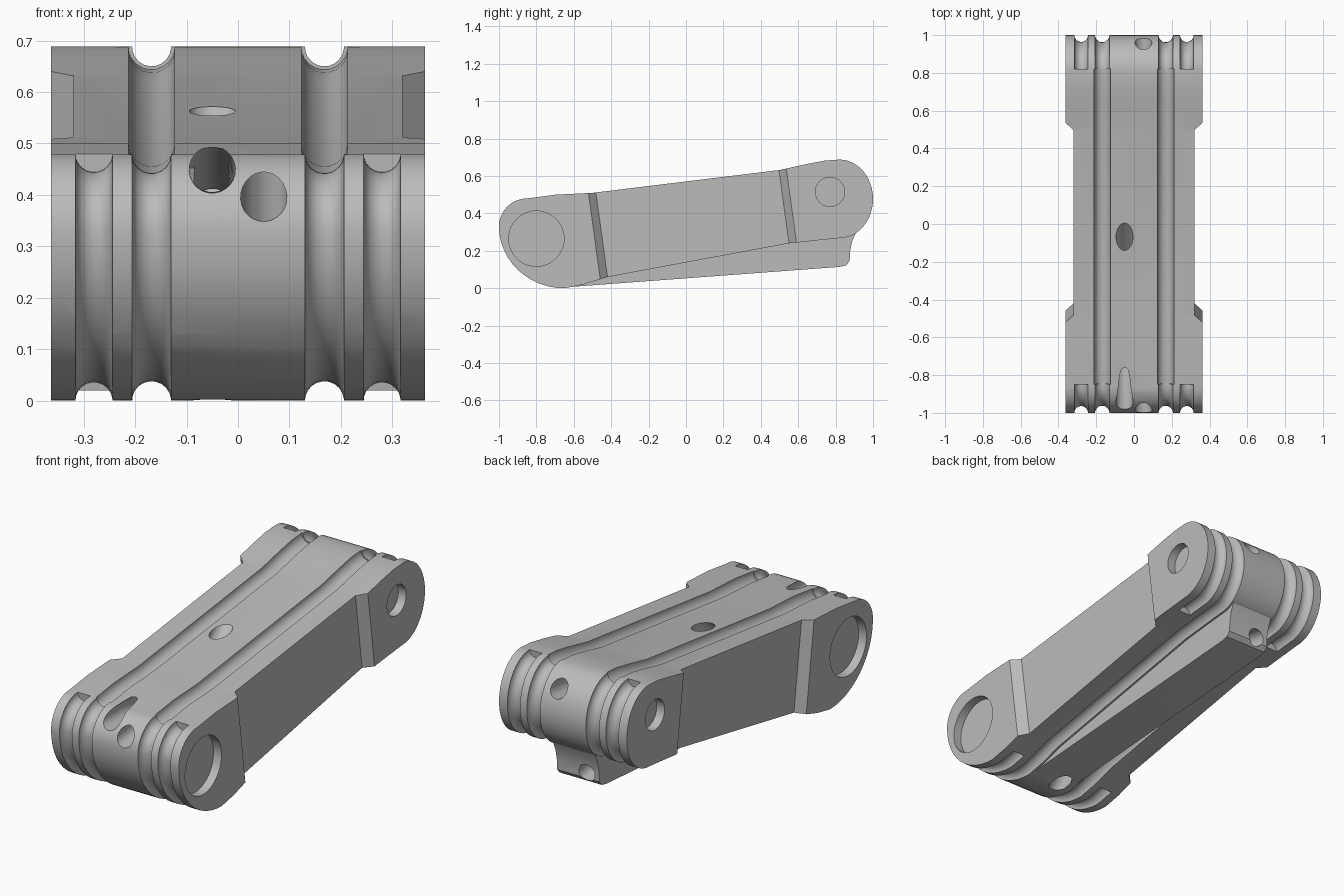
import bpy, bmesh
from math import sin, cos, pi, radians
from mathutils import Vector

cube = bpy.data.objects.get("Cube")
if cube:
    bpy.data.objects.remove(cube)

gray = bpy.data.materials.new("plain gray")
gray.use_nodes = True
gray.diffuse_color = (0.5, 0.5, 0.5, 1)
gray.node_tree.nodes["Principled BSDF"].inputs["Base Color"].default_value = (0.5, 0.5, 0.5, 1)

HALF = 0.363


def finish(name, bm):
    bmesh.ops.recalc_face_normals(bm, faces=bm.faces)
    mesh = bpy.data.meshes.new(name)
    bm.to_mesh(mesh)
    bm.free()
    mesh.materials.append(gray)
    obj = bpy.data.objects.new(name, mesh)
    bpy.context.collection.objects.link(obj)
    return obj


def loft(name, rings, closed=False):
    """Bridge rings of points, capping the ends unless the loop is closed."""
    bm = bmesh.new()
    rows = [[bm.verts.new(p) for p in ring] for ring in rings]
    n = len(rows[0])
    for i in range(len(rows) if closed else len(rows) - 1):
        a, b = rows[i], rows[(i + 1) % len(rows)]
        for j in range(n):
            k = (j + 1) % n
            bm.faces.new((a[j], a[k], b[k], b[j]))
    if not closed:
        bm.faces.new(rows[0])
        bm.faces.new(rows[-1])
    return finish(name, bm)


def prism(name, profile, x0, x1):
    return loft(name, [[(x, y, z) for y, z in profile] for x in (x0, x1)])


def tube(name, path, x, r, closed=False, sides=20):
    """Round tube along a path lying in a plane of constant x."""
    pts = [Vector((x, y, z)) for y, z in path]
    side, rings = Vector((1, 0, 0)), []
    for i, p in enumerate(pts):
        before = pts[i - 1] if closed or i else p
        after = pts[(i + 1) % len(pts)] if closed or i < len(pts) - 1 else p
        normal = side.cross((after - before).normalized())
        angles = [2 * pi * (j + 0.3) / sides for j in range(sides)]
        rings.append([p + side * r * cos(a) + normal * r * sin(a) for a in angles])
    return loft(name, rings, closed)


def arc(cy, cz, ry, rz, a0, a1, steps=12):
    angles = [radians(a0 + (a1 - a0) * i / steps) for i in range(steps + 1)]
    return [(cy + ry * cos(a), cz + rz * sin(a)) for a in angles]


def is_closed(mesh):
    bm = bmesh.new()
    bm.from_mesh(mesh)
    result = all(e.is_manifold for e in bm.edges)
    bm.free()
    return result


def combine(target, tool, operation):
    """Boolean that keeps the first solver giving a changed, watertight mesh."""
    old = target.data
    for solver in ('MANIFOLD', 'EXACT'):
        mod = target.modifiers.new("combine", 'BOOLEAN')
        mod.operation, mod.solver, mod.object = operation, solver, tool
        deps = bpy.context.evaluated_depsgraph_get()
        mesh = bpy.data.meshes.new_from_object(target.evaluated_get(deps))
        target.modifiers.clear()
        if len(mesh.vertices) != len(old.vertices) and is_closed(mesh):
            break
    target.data = mesh
    bpy.data.objects.remove(tool)


# Side outline of the link, split into its two rounded ends
front_end = arc(-0.85, 0.33, 0.15, 0.15, 90, 180) + arc(-0.65, 0.33, 0.35, 0.33, 180, 270)[1:]
rear_end = arc(0.82, 0.478, 0.18, 0.21, -90, 90, 24)
bottom = [(-0.55, 0.02), (-0.42, 0.06), (0.55, 0.24), (0.72, 0.258)]
top = [(0.74, 0.682), (0.65, 0.665), (0.5, 0.632), (-0.5, 0.51), (-0.7, 0.5)]
outline = front_end + bottom + rear_end + top
body = prism("link_body", outline, -HALF, HALF)

# Central keel under the body
keel = [(-0.66, 0.004), (0.82, 0.114), (0.855, 0.122), (0.875, 0.145), (0.878, 0.2),
        (0.888, 0.25), (0.91, 0.3), (0.94, 0.36), (0.85, 0.45), (-0.6, 0.25)]
combine(body, prism("keel", keel, -0.12, 0.12), 'UNION')

for s in (-1, 1):
    # Slanted waist relief with flared ends, leaving raised pads
    rings = []
    for x, flare in ((0.32, 0), (0.4, 0.075)):
        ring = []
        for y, z in ((-0.48 - flare, -0.1), (0.515 + flare, -0.1),
                     (0.515 + flare, 0.8), (-0.48 - flare, 0.8)):
            ring.append((s * x, y - 0.137 * (z - 0.5), z))
        rings.append(ring)
    combine(body, loft("waist_cutter", rings), 'DIFFERENCE')

    # Blind pivot sockets
    for y, z, r in ((-0.8, 0.265, 0.148), (0.77, 0.515, 0.078)):
        socket = prism("socket_cutter", arc(y, z, r, r, 0, 352.5, 47), s * 0.318, s * 0.45)
        combine(body, socket, 'DIFFERENCE')

    # Cord grooves: full inner loop, wider top channel, short outer ones at the ends
    combine(body, tube("inner_groove", outline, s * 0.168, 0.038, True), 'DIFFERENCE')
    channel = rear_end[-1:] + top + front_end[:1]
    combine(body, tube("top_channel", channel, s * 0.168, 0.045), 'DIFFERENCE')
    front_path = front_end + bottom[:1]
    combine(body, tube("front_groove", front_path, s * 0.28, 0.036), 'DIFFERENCE')
    rear_path = bottom[-1:] + rear_end
    combine(body, tube("rear_groove", rear_path, s * 0.28, 0.036), 'DIFFERENCE')

# Cord tunnels: along the body, down to the keel tip, and through the middle
tunnels = [(0.05, [(-1.15, 0.377), (1.15, 0.63)]),
           (-0.05, [(-1.15, 0.447), (-0.78, 0.45), (1.1, 0.135)]),
           (-0.05, [(0.05, 0.68), (-0.85, -0.22)])]
for x, path in tunnels:
    combine(body, tube("tunnel_cutter", path, x, 0.045, sides=24), 'DIFFERENCE')

bpy.ops.object.select_all(action='DESELECT')
body.select_set(True)
bpy.context.view_layer.objects.active = body
bpy.ops.object.shade_smooth_by_angle(angle=radians(30))
